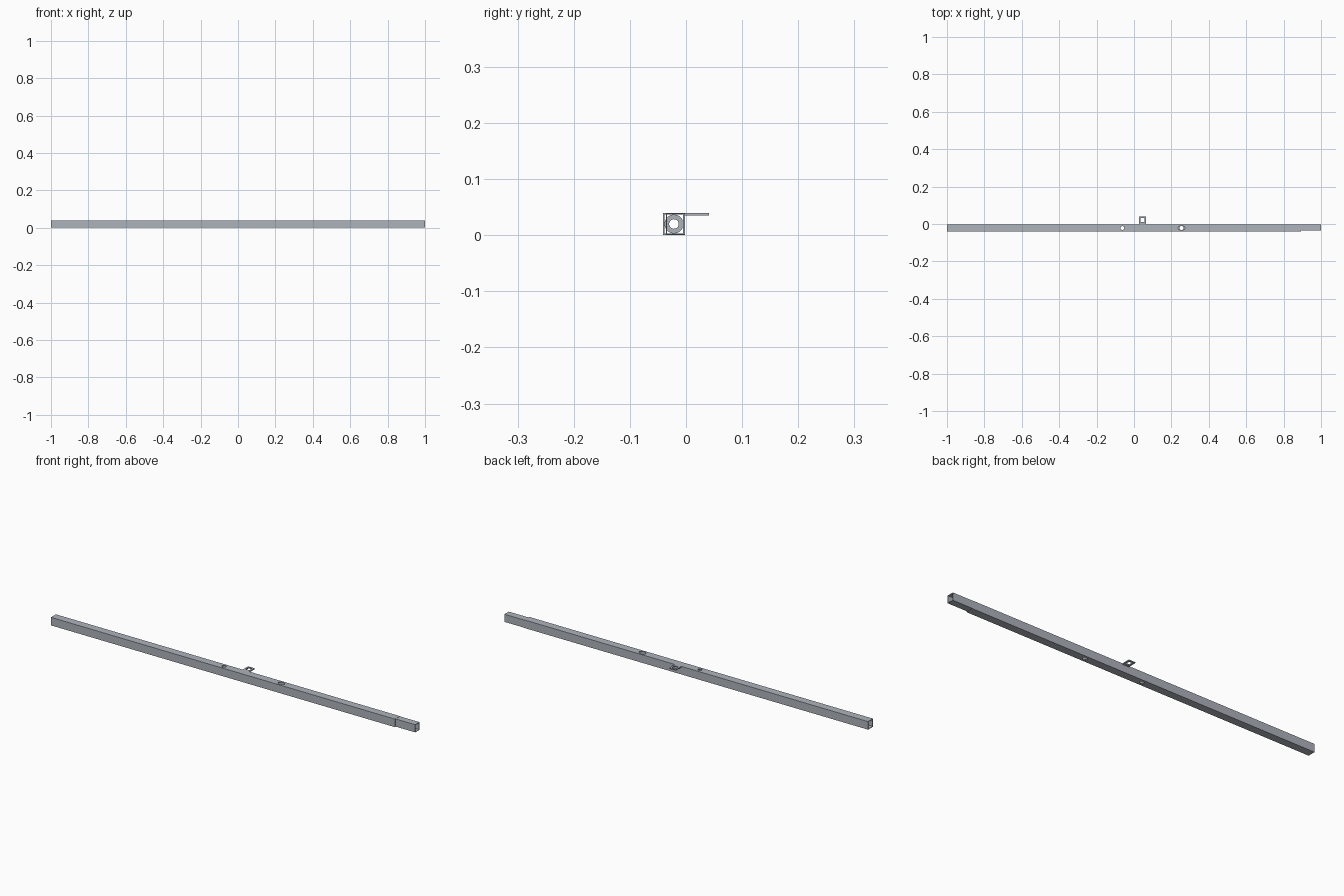
import bpy, bmesh, math
from mathutils import Matrix

if "Cube" in bpy.data.objects:
    bpy.data.objects.remove(bpy.data.objects["Cube"])

Y0, Y1, Z0, Z1, WALL = -0.041, -0.002, 0.0, 0.040, 0.003
YC, ZC = (Y0 + Y1) / 2, (Z0 + Z1) / 2
STEP = 0.892

steel = bpy.data.materials.new("dark_steel")
steel.diffuse_color = (0.42, 0.45, 0.50, 1)
steel.use_nodes = True
steel.node_tree.nodes["Principled BSDF"].inputs["Base Color"].default_value = steel.diffuse_color


def obj_from(bm, name):
    bmesh.ops.recalc_face_normals(bm, faces=bm.faces)
    me = bpy.data.meshes.new(name)
    bm.to_mesh(me)
    bm.free()
    me.materials.append(steel)
    ob = bpy.data.objects.new(name, me)
    bpy.context.collection.objects.link(ob)
    return ob


def rect(y0, y1, z0, z1):
    return [(y0, z0), (y1, z0), (y1, z1), (y0, z1)]


def circle(r, n=32):
    return [(r * math.cos(2 * math.pi * i / n), r * math.sin(2 * math.pi * i / n)) for i in range(n)]


def hollow(name, outer, inner, a, b, place):
    """Closed hollow extrusion between two matching profiles."""
    bm = bmesh.new()
    rings = [[bm.verts.new(place(p, q, h)) for p, q in prof]
             for prof, h in ((outer, a), (outer, b), (inner, b), (inner, a))]
    n = len(outer)
    for k in range(4):
        r, s = rings[k], rings[(k + 1) % 4]
        for i in range(n):
            j = (i + 1) % n
            bm.faces.new((r[i], r[j], s[j], s[i]))
    return obj_from(bm, name)


def along_x(p, q, h):
    return (h, p, q)


def cut_hole(target, x, z, depth, rx, ry):
    """Vertical round or oval hole."""
    bm = bmesh.new()
    bmesh.ops.create_cone(bm, cap_ends=True, segments=32, radius1=1, radius2=1, depth=depth,
                          matrix=Matrix.Translation((x, YC, z)) @ Matrix.Diagonal((rx, ry, 1, 1)))
    cutter = obj_from(bm, "hole_cutter")
    cutter.hide_render = True
    m = target.modifiers.new("cut", 'BOOLEAN')
    m.object, m.operation, m.solver = cutter, 'DIFFERENCE', 'EXACT'
    bpy.context.view_layer.objects.active = target
    bpy.ops.object.modifier_apply(modifier=m.name)
    bpy.data.objects.remove(cutter)


# long square tube with holes through top and bottom
tube = hollow("square_tube", rect(Y0, Y1, Z0, Z1),
              rect(Y0 + WALL, Y1 - WALL, Z0 + WALL, Z1 - WALL), -1, STEP, along_x)
cut_hole(tube, -0.062, ZC, 0.1, 0.010, 0.010)
cut_hole(tube, 0.254, ZC, 0.1, 0.011, 0.011)
cut_hole(tube, 0.254, Z1, 0.02, 0.018, 0.012)

# slightly narrower end piece, its front set back
hollow("narrow_end", rect(-0.036, Y1, Z0 + 0.001, Z1 - 0.001),
       rect(-0.034, Y1 - WALL, Z0 + WALL, Z1 - WALL), STEP - 0.01, 1, along_x)

# round bushing inside the tube
bush = hollow("bushing", circle(0.0168), circle(0.0085), -0.95, -0.93,
              lambda p, q, h: (h, YC + p, ZC + q))
bpy.ops.object.select_all(action='DESELECT')
bush.select_set(True)
bpy.context.view_layer.objects.active = bush
bpy.ops.object.shade_smooth_by_angle()

# flat loop tab on the back
hollow("loop_tab", rect(0.027, 0.063, Y1 - 0.001, 0.041), rect(0.035, 0.055, 0.010, 0.033),
       Z1 - 0.005, Z1, lambda p, q, h: (p, q, h))
